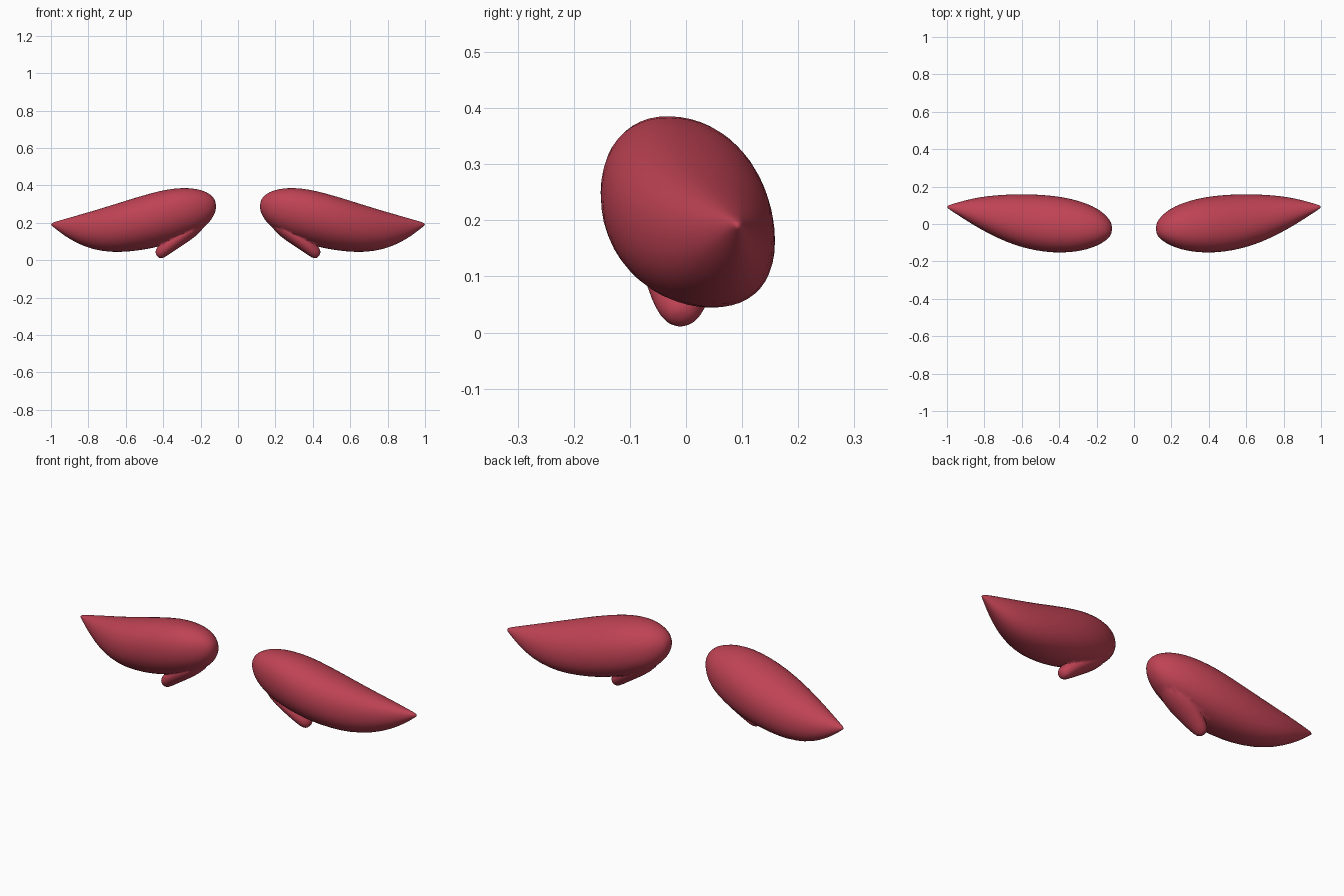
import bpy, bmesh, math

if "Cube" in bpy.data.objects:
    bpy.data.objects.remove(bpy.data.objects["Cube"])

SIDES = 24
red = bpy.data.materials.new("deep red")
red.diffuse_color = (0.52, 0.055, 0.088, 1)
red.use_nodes = True
red.node_tree.nodes["Principled BSDF"].inputs["Base Color"].default_value = red.diffuse_color


def spow(v, p):
    return math.copysign(abs(v) ** p, v)


def loft(name, rings, start, end):
    """Skin closed rings of points, with a single point at each end."""
    bm = bmesh.new()
    loops = [[bm.verts.new(p) for p in ring] for ring in rings]
    a, b = bm.verts.new(start), bm.verts.new(end)
    for i in range(SIDES):
        j = (i + 1) % SIDES
        for r, s in zip(loops, loops[1:]):
            bm.faces.new((r[i], r[j], s[j], s[i]))
        bm.faces.new((a, loops[0][j], loops[0][i]))
        bm.faces.new((b, loops[-1][i], loops[-1][j]))
    bmesh.ops.recalc_face_normals(bm, faces=bm.faces)
    for f in bm.faces:
        f.smooth = True
    mesh = bpy.data.meshes.new(name)
    bm.to_mesh(mesh)
    bm.free()
    mesh.materials.append(red)
    obj = bpy.data.objects.new(name, mesh)
    bpy.context.collection.objects.link(obj)
    sub = obj.modifiers.new("smooth", "SUBSURF")
    sub.levels = sub.render_levels = 1
    return obj


# main lobe: x, y min, y max, z min, z max
stations = [
    (0.122, -0.058, 0.010, 0.255, 0.322),
    (0.140, -0.080, 0.035, 0.220, 0.346),
    (0.170, -0.103, 0.066, 0.183, 0.366),
    (0.220, -0.127, 0.097, 0.148, 0.382),
    (0.290, -0.147, 0.124, 0.115, 0.388),
    (0.380, -0.156, 0.146, 0.083, 0.379),
    (0.480, -0.151, 0.157, 0.060, 0.354),
    (0.580, -0.132, 0.161, 0.046, 0.324),
    (0.680, -0.099, 0.159, 0.042, 0.292),
    (0.780, -0.051, 0.151, 0.058, 0.262),
    (0.860, -0.005, 0.138, 0.090, 0.239),
    (0.930, 0.040, 0.119, 0.132, 0.219),
    (0.975, 0.070, 0.106, 0.168, 0.206),
    (0.994, 0.083, 0.099, 0.183, 0.199),
]
rings = []
for x, y0, y1, z0, z1 in stations:
    ring = []
    for i in range(SIDES):
        t = 2 * math.pi * i / SIDES
        dy = (y1 - y0) / 2 * spow(math.cos(t), 0.93)
        dz = (z1 - z0) / 2 * spow(math.sin(t), 0.93)
        # slight lean of the section toward the back
        ring.append((x, (y0 + y1) / 2 + dy, (z0 + z1) / 2 + dz - 0.13 * dy))
    rings.append(ring)
lobe = loft("lobes", rings, (0.116, -0.025, 0.288), (1.0, 0.091, 0.19))

# lower nub: a tapering ridge running down and outward
# x, z, radius across the slope, radius in y
path = [
    (0.19, 0.215, 0.035, 0.05),
    (0.25, 0.165, 0.047, 0.075),
    (0.33, 0.108, 0.043, 0.068),
    (0.385, 0.066, 0.038, 0.053),
    (0.415, 0.040, 0.034, 0.040),
    (0.430, 0.026, 0.022, 0.024),
]
nub_rings = []
for x, z, rs, ry in path:
    ring = []
    for i in range(SIDES):
        t = 2 * math.pi * i / SIDES
        s = rs * math.sin(t)
        ring.append((x + 0.6 * s, -0.01 + ry * math.cos(t), z + 0.8 * s))
    nub_rings.append(ring)
nub = loft("nub_helper", nub_rings, (0.17, -0.01, 0.23), (0.434, -0.01, 0.022))
nub.hide_render = True
nub.hide_set(True)

# weld the nub onto the lobe, then mirror to the other side
union = lobe.modifiers.new("nub", "BOOLEAN")
union.operation = "UNION"
union.solver = "EXACT"
union.object = nub
mirror = lobe.modifiers.new("mirror", "MIRROR")
mirror.use_axis = (True, False, False)
mirror.use_mirror_merge = False
